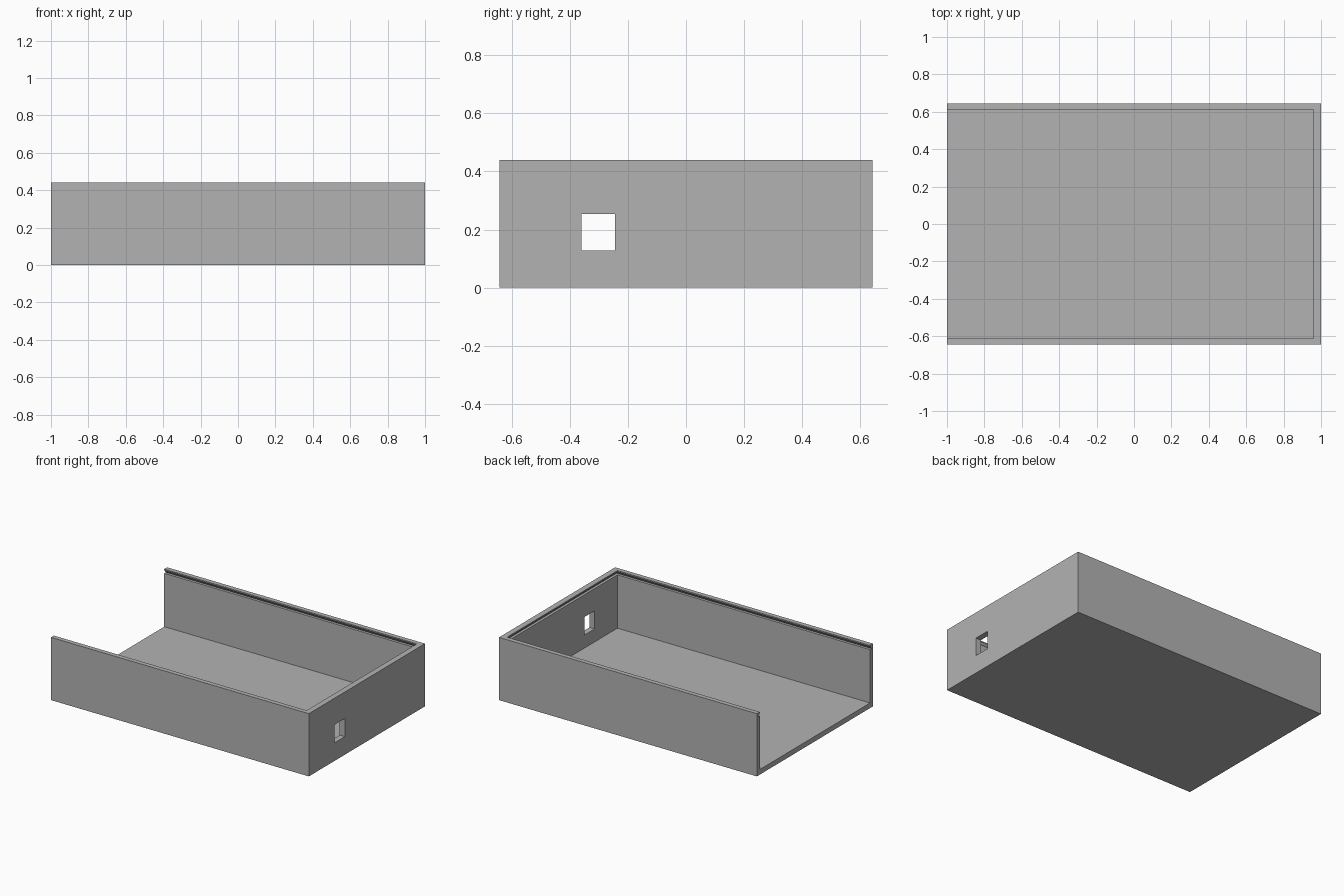
import bpy
import bmesh

if "Cube" in bpy.data.objects:
    bpy.data.objects.remove(bpy.data.objects["Cube"], do_unlink=True)

# Overall sizes
HALF_X, HALF_Y, HEIGHT = 1.0, 0.643, 0.44
SIDE_WALL, END_WALL, FLOOR = 0.032, 0.04, 0.036
GROOVE = 0.018

grey = bpy.data.materials.new("light grey")
grey.use_nodes = True
colour = (0.45, 0.45, 0.45, 1)
grey.diffuse_color = colour
grey.node_tree.nodes["Principled BSDF"].inputs["Base Color"].default_value = colour


def loft(name, rings):
    """Stack rectangles (x0, x1, y0, y1, z) into a closed solid."""
    bm = bmesh.new()
    loops = [[bm.verts.new(p) for p in
              ((x0, y0, z), (x1, y0, z), (x1, y1, z), (x0, y1, z))]
             for x0, x1, y0, y1, z in rings]
    bm.faces.new(loops[0][::-1])
    bm.faces.new(loops[-1])
    for low, high in zip(loops, loops[1:]):
        for i in range(4):
            j = (i + 1) % 4
            bm.faces.new((low[i], low[j], high[j], high[i]))
    mesh = bpy.data.meshes.new(name)
    bm.to_mesh(mesh)
    bm.free()
    mesh.materials.append(grey)
    obj = bpy.data.objects.new(name, mesh)
    bpy.context.collection.objects.link(obj)
    return obj


def cavity_ring(z, grow):
    y = HALF_Y - SIDE_WALL + grow
    return (-HALF_X - 0.2, HALF_X - END_WALL + grow, -y, y, z)


# Tray with one open end
tray = loft("tray", [(-HALF_X, HALF_X, -HALF_Y, HALF_Y, z) for z in (0, HEIGHT)])

# Inside space, with a dovetail groove for a sliding lid under the rim
cavity = loft("cavity_cutter", [
    cavity_ring(FLOOR, 0), cavity_ring(0.41, 0), cavity_ring(0.41, GROOVE),
    cavity_ring(0.432, 0), cavity_ring(HEIGHT + 0.1, 0)])

# Cable window through the closed end
window = loft("window_cutter", [(0.8, 1.1, -0.36, -0.245, z) for z in (0.127, 0.254)])

for cutter in (cavity, window):
    cut = tray.modifiers.new(cutter.name, "BOOLEAN")
    cut.operation = "DIFFERENCE"
    cut.solver = "EXACT"
    cut.object = cutter

# Bake the cuts and remove the cutters
bpy.context.view_layer.update()
evaluated = tray.evaluated_get(bpy.context.evaluated_depsgraph_get())
finished = bpy.data.meshes.new_from_object(evaluated)
tray.modifiers.clear()
tray.data = finished
for cutter in (cavity, window):
    bpy.data.objects.remove(cutter, do_unlink=True)
